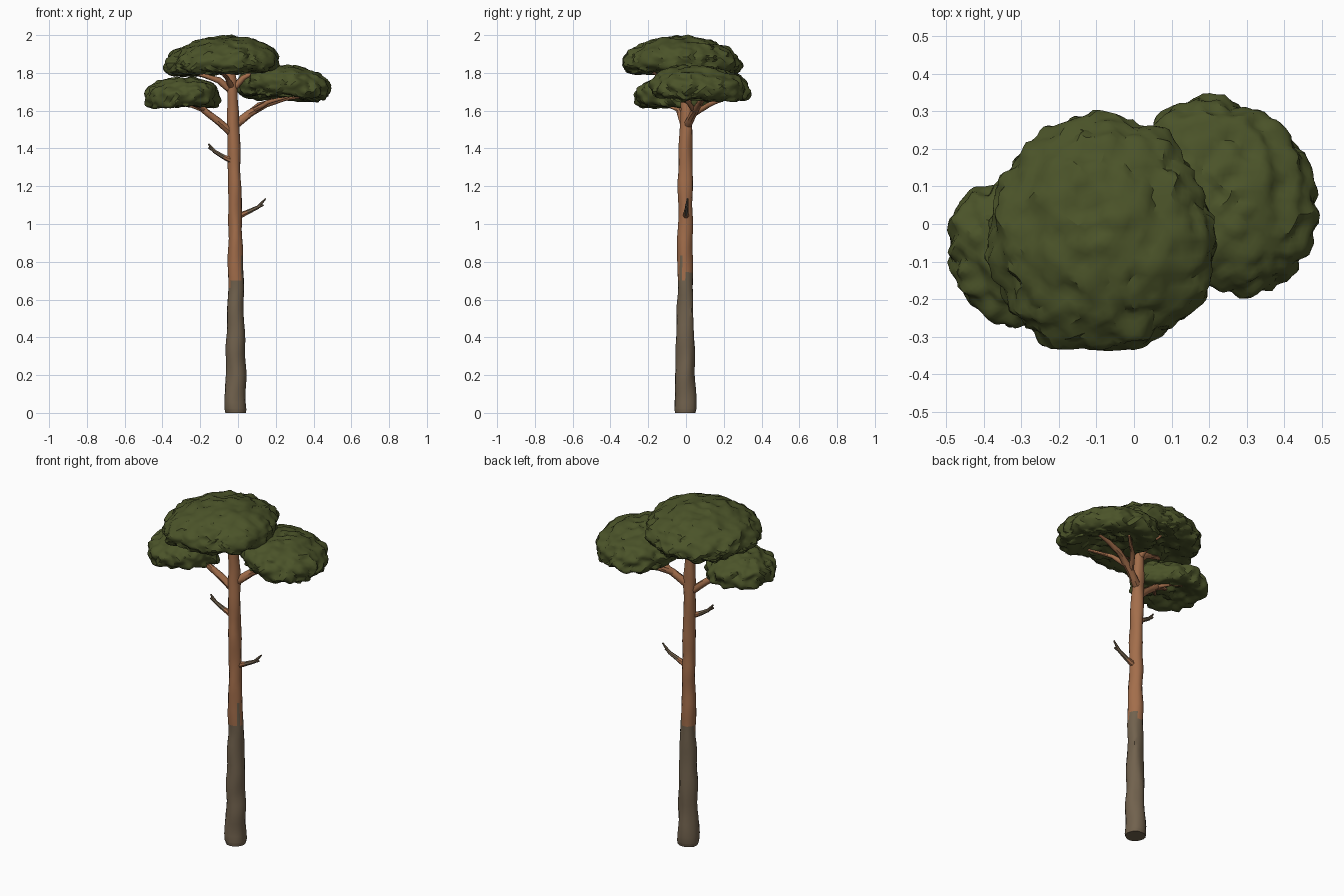
import bpy, bmesh, math
from mathutils import Vector, noise

if "Cube" in bpy.data.objects:
    bpy.data.objects.remove(bpy.data.objects["Cube"])


def material(name, rgb):
    m = bpy.data.materials.new(name)
    m.diffuse_color = (*rgb, 1)
    m.use_nodes = True
    m.node_tree.nodes["Principled BSDF"].inputs["Base Color"].default_value = m.diffuse_color
    return m


GREY = material("grey bark", (0.165, 0.121, 0.075))
ORANGE = material("orange bark", (0.365, 0.155, 0.070))
GREEN = material("needle green", (0.070, 0.087, 0.022))


def finish(name, bm, mats, angle):
    bmesh.ops.recalc_face_normals(bm, faces=bm.faces)
    me = bpy.data.meshes.new(name)
    bm.to_mesh(me)
    bm.free()
    ob = bpy.data.objects.new(name, me)
    bpy.context.collection.objects.link(ob)
    for m in mats:
        me.materials.append(m)
    bpy.ops.object.select_all(action='DESELECT')
    ob.select_set(True)
    bpy.context.view_layer.objects.active = ob
    bpy.ops.object.shade_smooth_by_angle(angle=math.radians(angle))
    return ob


def tube(name, path, mats, sides=8, steps=3, rough=0.0, rule=None):
    """Sweep a tapering round section along (x, y, z, radius) points."""
    rings_in = []
    for a, b in zip(path, path[1:]):
        a, b = Vector(a), Vector(b)
        rings_in += [a.lerp(b, i / steps) for i in range(steps)]
    rings_in.append(Vector(path[-1]))
    bm = bmesh.new()
    rings = []
    for i, p in enumerate(rings_in):
        lo, hi = rings_in[max(i - 1, 0)], rings_in[min(i + 1, len(rings_in) - 1)]
        t = (hi - lo).xyz.normalized()
        u = t.cross(Vector((0, 1, 0))).normalized()
        v = t.cross(u)
        ring = []
        for k in range(sides):
            a = math.tau * k / sides
            d = u * math.cos(a) + v * math.sin(a)
            co = p.xyz + d * p.w
            co += d * rough * noise.noise(Vector((co.x * 22, co.y * 22, co.z * 7)))
            ring.append(bm.verts.new(co))
        rings.append(ring)
    for r, s in zip(rings, rings[1:]):
        for k in range(sides):
            n = (k + 1) % sides
            bm.faces.new((r[k], r[n], s[n], s[k]))
    bm.faces.new(rings[0])
    bm.faces.new(rings[-1])
    if rule:
        for f in bm.faces:
            f.material_index = rule(f.calc_center_median())
    return finish(name, bm, mats, 45)


def crown(name, centre, rx, ry, up, down, tilt_x, tilt_y, skew=0.0):
    """Lumpy cushion of needles: domed above, slightly hollow beneath."""
    bm = bmesh.new()
    bmesh.ops.create_icosphere(bm, subdivisions=5, radius=1)
    c = Vector(centre)
    for vert in bm.verts:
        d = vert.co.copy()
        if d.z >= 0:
            z = up * d.z
        else:
            z = -down * math.sin(math.pi * 0.8 * -d.z)
        # skew stretches the plan outline along one diagonal
        p = Vector((rx * (d.x - skew * d.y), ry * (d.y - skew * d.x),
                    z + tilt_x * d.x + tilt_y * d.y))
        q = p + c
        lump = 0.022 * noise.noise(q * 9) + 0.022 * noise.noise(q * 25)
        if d.z < 0:
            lump *= 1 - 0.7 * d.z
        out = Vector((d.x, d.y, d.z * 0.7))
        vert.co = q + out * lump
    return finish(name, bm, [GREEN], 32)


# Trunk: grey below, orange above, with a ragged border and grey streaks
def bark(c):
    a = math.atan2(c.y, c.x + 0.015)
    edge = 0.705 + 0.025 * math.cos(a) + 0.012 * math.sin(3 * a)
    if abs(a + 0.75) < 0.2:
        edge = 0.82
    streak = abs(a - 2.4) < 0.2 and 0.83 < c.z < 0.93
    return 0 if c.z < edge or streak else 1


tube("trunk", [(-0.012, -0.004, 0.0, 0.053), (-0.012, -0.004, 0.02, 0.057),
               (-0.012, -0.004, 0.35, 0.049), (-0.013, -0.004, 0.70, 0.041),
               (-0.015, -0.003, 1.10, 0.037), (-0.024, -0.001, 1.50, 0.034),
               (-0.031, 0.0, 1.70, 0.029), (-0.040, -0.005, 1.82, 0.018)],
     [GREY, ORANGE], sides=16, steps=9, rough=0.009, rule=bark)

# Limbs that carry the three crowns, spreading under the needles
limbs = {
    "left_limb": [(-0.02, 0, 1.47, 0.022), (-0.10, -0.015, 1.54, 0.019),
                  (-0.19, -0.04, 1.61, 0.016), (-0.29, -0.06, 1.64, 0.009)],
    "left_twig_front": [(-0.18, -0.04, 1.605, 0.011), (-0.23, -0.11, 1.63, 0.009), (-0.28, -0.16, 1.645, 0.005)],
    "left_twig_back": [(-0.18, -0.04, 1.605, 0.011), (-0.25, 0.0, 1.63, 0.009), (-0.33, 0.02, 1.645, 0.005)],
    "right_limb": [(-0.02, 0.005, 1.52, 0.023), (0.06, 0.04, 1.585, 0.020),
                   (0.15, 0.07, 1.635, 0.017), (0.25, 0.09, 1.665, 0.012), (0.36, 0.11, 1.675, 0.007)],
    "right_twig_front": [(0.08, 0.045, 1.60, 0.013), (0.16, 0.01, 1.645, 0.011), (0.27, -0.06, 1.675, 0.006)],
    "right_twig_back": [(0.05, 0.035, 1.58, 0.016), (0.11, 0.12, 1.63, 0.013), (0.21, 0.21, 1.665, 0.006)],
    "top_limb_left": [(-0.03, 0, 1.70, 0.019), (-0.10, -0.02, 1.76, 0.016), (-0.24, -0.05, 1.805, 0.008)],
    "top_limb_right": [(-0.03, 0, 1.71, 0.018), (0.03, -0.01, 1.775, 0.014), (0.11, -0.03, 1.815, 0.008)],
    "top_limb_front": [(-0.03, 0, 1.72, 0.017), (-0.06, -0.08, 1.775, 0.013), (-0.09, -0.19, 1.805, 0.007)],
    "top_limb_back": [(-0.03, 0, 1.70, 0.018), (-0.04, 0.07, 1.765, 0.014), (-0.07, 0.16, 1.805, 0.007)],
}
for name, path in limbs.items():
    tube(name, path, [ORANGE], rough=0.003)

# Dead snags: orange at the root, grey at the broken end
snags = {
    "left_snag": [(-0.03, -0.015, 1.335, 0.018), (-0.075, -0.02, 1.355, 0.013),
                  (-0.125, -0.026, 1.385, 0.010), (-0.157, -0.028, 1.425, 0.004)],
    "left_snag_fork": [(-0.115, -0.025, 1.38, 0.009), (-0.155, -0.032, 1.405, 0.006)],
    "right_snag": [(0.0, 0, 1.04, 0.018), (0.05, 0.0, 1.062, 0.013),
                   (0.105, 0.004, 1.088, 0.010), (0.147, 0.008, 1.135, 0.004)],
    "right_snag_fork": [(0.095, 0.004, 1.084, 0.009), (0.135, 0.0, 1.10, 0.005)],
}
for name, path in snags.items():
    tube(name, path, [GREY, ORANGE], sides=7,
         rule=lambda c: 1 if abs(c.x + 0.015) < 0.06 else 0)

# Crowns
crown("top_crown", (-0.085, -0.028, 1.843), 0.303, 0.315, 0.147, 0.048, 0.014, -0.005)
crown("right_crown", (0.242, 0.076, 1.720), 0.243, 0.262, 0.122, 0.056, -0.012, -0.018, 0.08)
crown("left_crown", (-0.302, -0.075, 1.680), 0.193, 0.200, 0.095, 0.062, 0.006, 0.0, 0.04)
